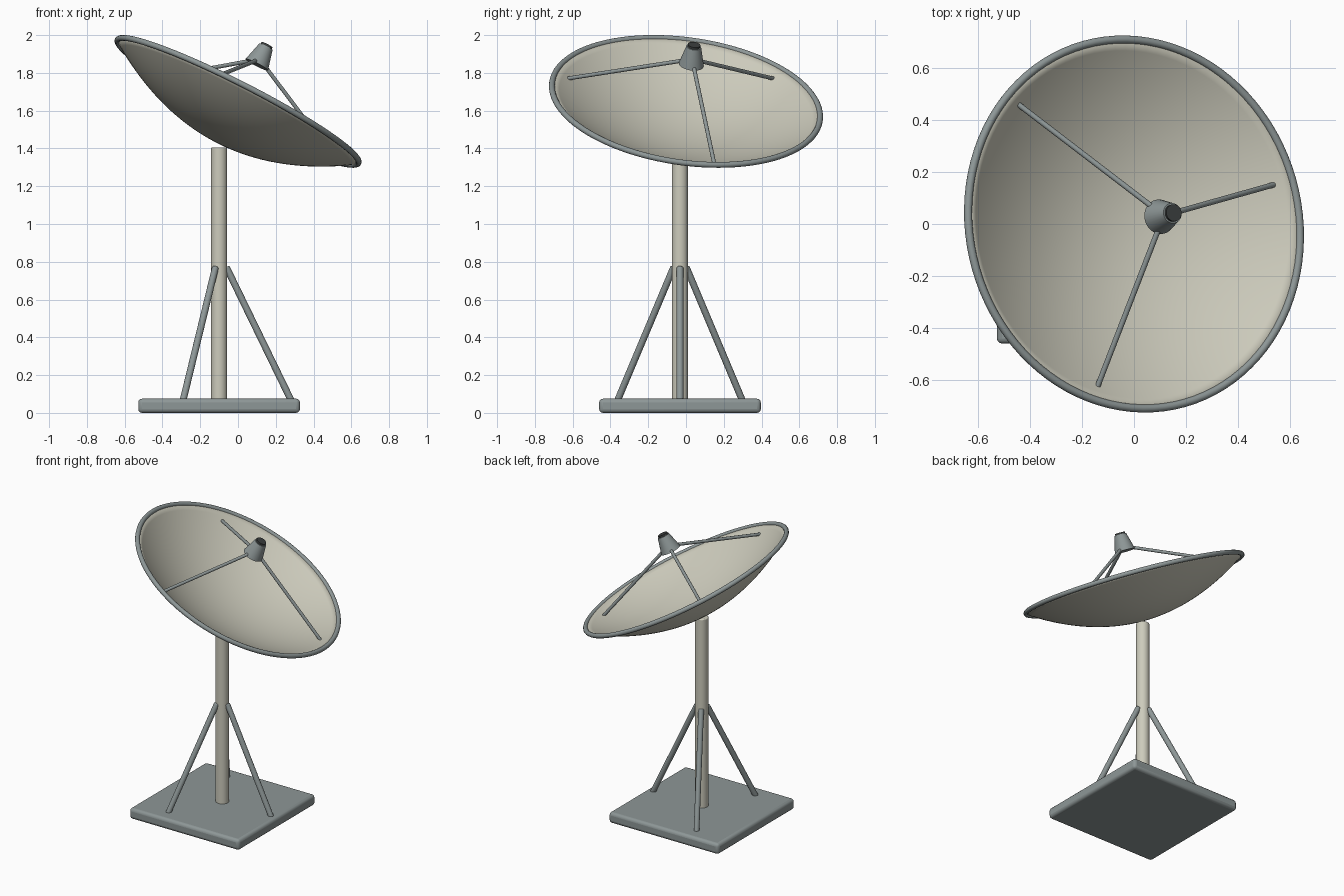
import bpy, bmesh, math
from mathutils import Matrix, Vector

if "Cube" in bpy.data.objects:
    bpy.data.objects.remove(bpy.data.objects["Cube"])


def material(name, rgb):
    m = bpy.data.materials.new(name)
    m.diffuse_color = (*rgb, 1)
    m.use_nodes = True
    m.node_tree.nodes["Principled BSDF"].inputs["Base Color"].default_value = m.diffuse_color
    return m


CREAM = material("warm_white_paint", (0.61, 0.60, 0.505))
GREY = material("grey_steel", (0.27, 0.31, 0.31))
DARK = material("dark_cap", (0.045, 0.05, 0.05))


def finish(ob, name, mat, matrix=None):
    ob.name = name
    ob.data.materials.append(mat)
    if matrix is not None:
        ob.matrix_world = matrix
    bpy.ops.object.select_all(action='DESELECT')
    ob.select_set(True)
    bpy.context.view_layer.objects.active = ob
    bpy.ops.object.shade_smooth_by_angle(angle=math.radians(35))
    return ob


def bevel(ob, width, segments):
    mod = ob.modifiers.new("rounded_edges", 'BEVEL')
    mod.width, mod.segments = width, segments
    mod.limit_method, mod.angle_limit = 'ANGLE', math.radians(40)


def rod(name, a, b, r1, mat, r2=None, sides=24, round_ends=0.0):
    """Straight or tapered round bar from a to b."""
    a, b = Vector(a), Vector(b)
    d = b - a
    bpy.ops.mesh.primitive_cone_add(vertices=sides, radius1=r1,
                                    radius2=r1 if r2 is None else r2, depth=d.length)
    rot = d.to_track_quat('Z', 'Y').to_matrix().to_4x4()
    ob = finish(bpy.context.object, name, mat, Matrix.Translation((a + b) / 2) @ rot)
    if round_ends:
        bevel(ob, round_ends, 3)
    return ob


# Base slab
CX, CY = -0.10, -0.032
bpy.ops.mesh.primitive_cube_add(size=1)
base = bpy.context.object
base.data.transform(Matrix.Diagonal((0.856, 0.856, 0.075, 1)))
finish(base, "base_slab", GREY, Matrix.Translation((CX, CY, 0.0375)))
bevel(base, 0.02, 3)

# Mast and its three braces
rod("mast", (CX, CY, 0.06), (CX, CY, 1.405), 0.043, CREAM, sides=40, round_ends=0.006)
for i in range(3):
    ang = math.radians(120 * i)
    c, s = math.cos(ang), math.sin(ang)
    rod(f"mast_brace_{i + 1}", (CX + 0.382 * c, CY + 0.382 * s, 0.065),
        (CX + 0.038 * c, CY + 0.038 * s, 0.772), 0.018, GREY, round_ends=0.006)

# Dish frame: local z is the dish axis, origin at the rim centre
tilt, turn = math.radians(28), math.radians(15.7)
FRAME = (Matrix.Translation((0, 0, 1.649)) @ Matrix.Rotation(turn, 4, 'Z')
         @ Matrix.Rotation(tilt, 4, 'Y'))
R, DEPTH = 0.716, 0.24

# Parabolic bowl, revolved from its profile
bm = bmesh.new()
rings, sides = 20, 96
pole = bm.verts.new((0, 0, -DEPTH))
prev = None
for k in range(1, rings + 1):
    r = R * k / rings
    z = DEPTH * ((r / R) ** 2 - 1)
    ring = [bm.verts.new((r * math.cos(2 * math.pi * j / sides),
                          r * math.sin(2 * math.pi * j / sides), z)) for j in range(sides)]
    for j in range(sides):
        n = (j + 1) % sides
        if prev is None:
            bm.faces.new((pole, ring[j], ring[n]))
        else:
            bm.faces.new((prev[j], ring[j], ring[n], prev[n]))
    prev = ring
mesh = bpy.data.meshes.new("dish_bowl")
bm.to_mesh(mesh)
bm.free()
bowl = bpy.data.objects.new("dish_bowl", mesh)
bpy.context.collection.objects.link(bowl)
finish(bowl, "dish_bowl", CREAM, FRAME)
shell = bowl.modifiers.new("shell", 'SOLIDIFY')
shell.thickness, shell.offset = 0.01, 1

# Rim tube
bpy.ops.mesh.primitive_torus_add(major_radius=R, minor_radius=0.0155,
                                 major_segments=96, minor_segments=14)
finish(bpy.context.object, "dish_rim", GREY, FRAME)

# Feed horn, its dark cap and three support arms
rod("feed_horn", FRAME @ Vector((0, 0, 0.22)), FRAME @ Vector((0, 0, 0.328)),
    0.067, GREY, r2=0.039, sides=32)
rod("feed_cap", FRAME @ Vector((0, 0, 0.32)), FRAME @ Vector((0, 0, 0.34)),
    0.033, DARK, sides=32)
for i in range(3):
    ang = math.radians(120 * i)
    c, s = math.cos(ang), math.sin(ang)
    rod(f"feed_arm_{i + 1}", FRAME @ Vector((0.65 * c, 0.65 * s, -0.035)),
        FRAME @ Vector((0.03 * c, 0.03 * s, 0.24)), 0.0105, GREY, sides=16)
